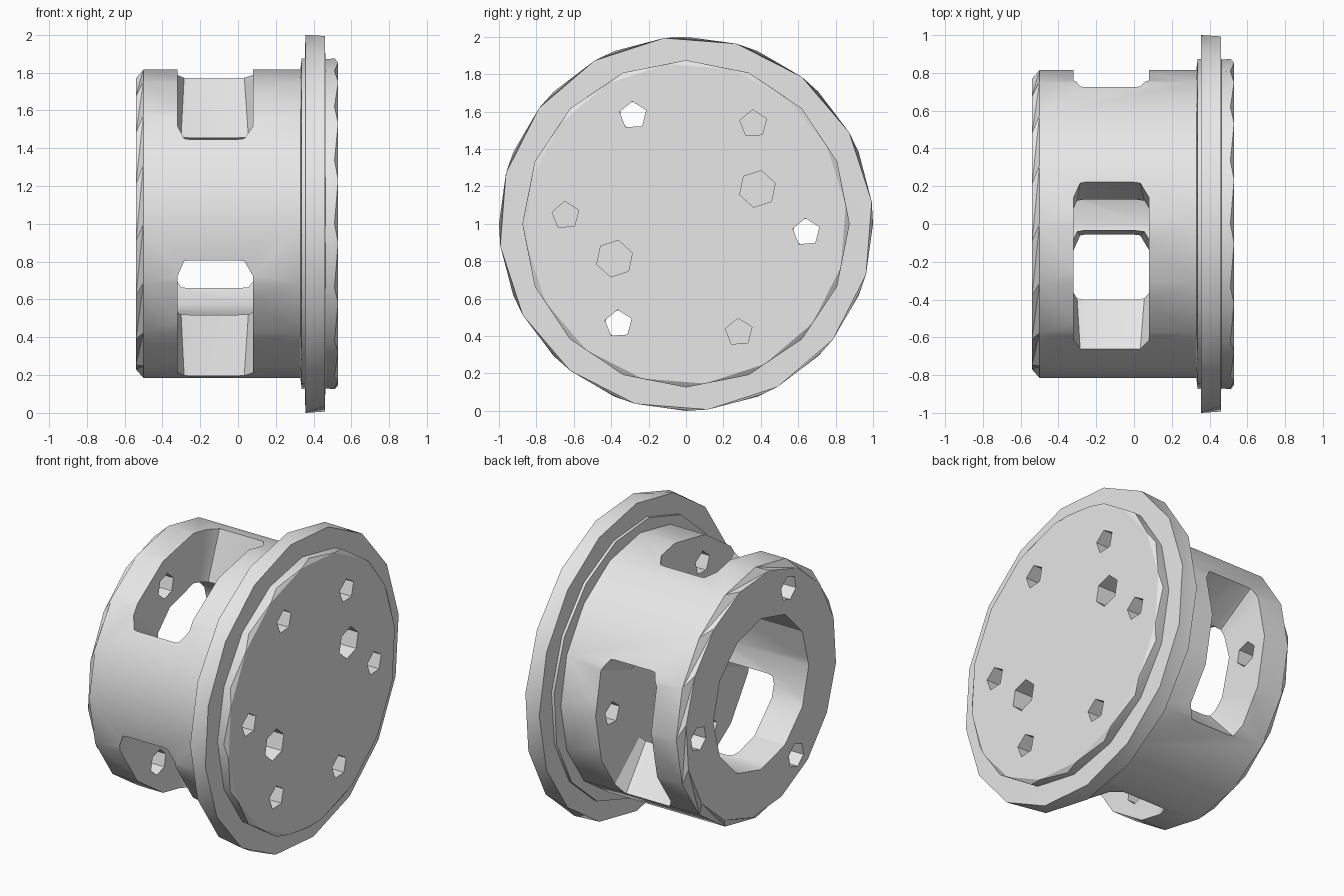
import bpy, bmesh
from math import sin, cos, pi, radians

old = bpy.data.objects.get("Cube")
if old:
    bpy.data.objects.remove(old, do_unlink=True)

grey = bpy.data.materials.new("plain_grey")
grey.use_nodes = True
grey.diffuse_color = (0.8, 0.8, 0.8, 1)
grey.node_tree.nodes["Principled BSDF"].inputs["Base Color"].default_value = (0.8, 0.8, 0.8, 1)


def polar(x, r, a, y=0, z=1):
    """Point at radius r and angle a around an axis parallel to x."""
    return (x, y + r * cos(a), z + r * sin(a))


def make_object(name, bm):
    bmesh.ops.recalc_face_normals(bm, faces=bm.faces)
    mesh = bpy.data.meshes.new(name)
    bm.to_mesh(mesh)
    bm.free()
    mesh.materials.append(grey)
    obj = bpy.data.objects.new(name, mesh)
    bpy.context.collection.objects.link(obj)
    return obj


def lathe(name, profile, sides, y=0, z=1):
    """Closed solid from rings of (x, radius, turn in steps)."""
    bm = bmesh.new()
    rings = [[bm.verts.new(polar(x, r, 2 * pi * (i + turn) / sides, y, z))
              for i in range(sides)] for x, r, turn in profile]
    for a, b in zip(rings, rings[1:]):
        for i in range(sides):
            j = (i + 1) % sides
            bm.faces.new((a[i], a[j], b[i]))
            bm.faces.new((a[j], b[j], b[i]))
    bm.faces.new(rings[0])
    bm.faces.new(rings[-1])
    return make_object(name, bm)


def window_cutter(name, middle):
    """Radial wedge with clipped corners."""
    bm = bmesh.new()
    half, inner = radians(36), radians(30)
    outline = [(-0.32, inner), (-0.26, half), (0.0, half), (0.08, inner)]
    for r in (0.1, 1.3):
        for x, a in outline:
            for side in (-1, 1):
                bm.verts.new(polar(x, r, middle + side * a))
    bmesh.ops.convex_hull(bm, input=bm.verts)
    return make_object(name, bm)


def hole_cutter(name, x0, x1, radius, sides, spread, angle):
    a = radians(angle)
    y, z = spread * cos(a), 1 + spread * sin(a)
    return lathe(name, [(x0, radius, 0.3), (x1, radius, 0.3)], sides, y, z)


# Turned housing: chamfered rear, body, collar, flange and raised face
housing = lathe("flanged_housing", [
    (-0.54, 0.775, 0.3), (-0.50, 0.815, 0), (0.33, 0.815, 0),
    (0.337, 0.88, 0.3), (0.355, 0.88, 0.3), (0.356, 1.0, 0),
    (0.46, 1.0, 0.3), (0.462, 0.87, 0), (0.51, 0.875, 0), (0.53, 0.86, 0.3)], 16)

# Rear bore
cutters = [lathe("bore_cutter", [(-0.7, 0.49, 0), (0.083, 0.49, 0)], 12)]

# Three side windows, with through holes and blind holes between them
for k in range(3):
    turn = 120 * k
    cutters.append(window_cutter("window_cutter", radians(110 + turn)))
    cutters.append(hole_cutter("face_hole_cutter", 0.0, 0.7, 0.075, 5, 0.645, 116 + turn))
    cutters.append(hole_cutter("rear_hole_cutter", -0.7, -0.25, 0.08, 6, 0.645, 116 + turn))
    cutters.append(hole_cutter("blind_hole_cutter", 0.2, 0.7, 0.075, 5, 0.645, 56 + turn))

# Two larger dowel holes near the middle
for angle in (26, 206):
    cutters.append(hole_cutter("dowel_hole_cutter", 0.22, 0.7, 0.1, 6, 0.425, angle))

bpy.ops.object.select_all(action='DESELECT')
bpy.context.view_layer.objects.active = housing
housing.select_set(True)
for cutter in cutters:
    cutter.hide_render = True
    mod = housing.modifiers.new("cut", 'BOOLEAN')
    mod.operation = 'DIFFERENCE'
    mod.solver = 'EXACT'
    mod.object = cutter
    bpy.ops.object.modifier_apply(modifier=mod.name)
    bpy.data.objects.remove(cutter, do_unlink=True)

bpy.ops.object.shade_smooth_by_angle(angle=radians(30))
